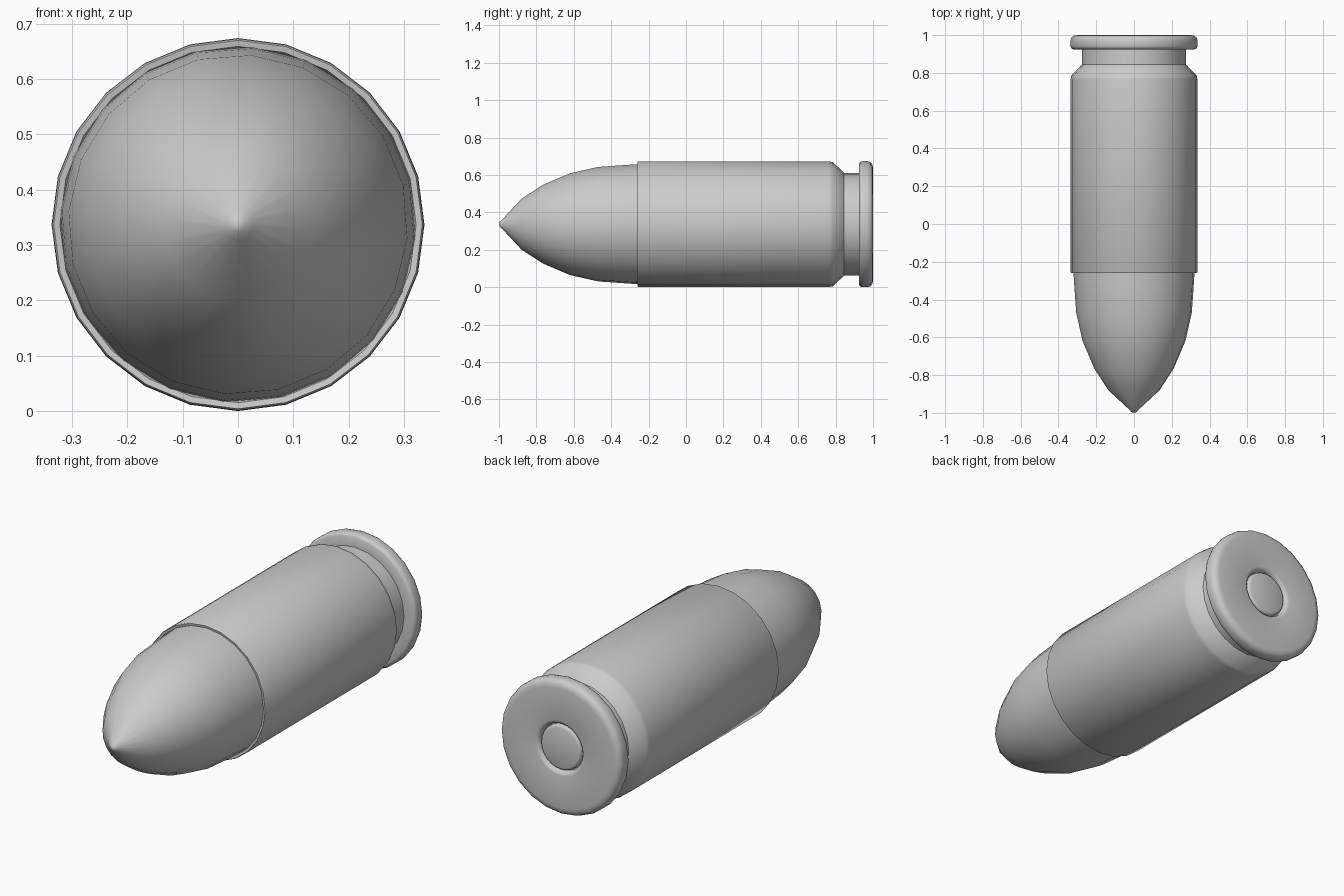
import bpy, bmesh, math

if "Cube" in bpy.data.objects:
    bpy.data.objects.remove(bpy.data.objects["Cube"])

CENTRE_Z = 0.337


def lathe(name, profile, sides, turn=0.0, angle=45):
    """Revolve (radius, y) points around the long axis."""
    bm = bmesh.new()
    rings = []
    for r, y in profile:
        if r == 0:
            rings.append([bm.verts.new((0, y, CENTRE_Z))] * sides)
        else:
            rings.append([bm.verts.new((r * math.sin(turn + 2 * math.pi * i / sides), y,
                                        CENTRE_Z + r * math.cos(turn + 2 * math.pi * i / sides)))
                          for i in range(sides)])
    for a, b in zip(rings, rings[1:]):
        for i in range(sides):
            j = (i + 1) % sides
            bm.faces.new(list(dict.fromkeys((a[i], a[j], b[j], b[i]))))
    bmesh.ops.recalc_face_normals(bm, faces=bm.faces)
    mesh = bpy.data.meshes.new(name)
    bm.to_mesh(mesh)
    bm.free()
    obj = bpy.data.objects.new(name, mesh)
    bpy.context.collection.objects.link(obj)
    bpy.ops.object.select_all(action='DESELECT')
    obj.select_set(True)
    bpy.context.view_layer.objects.active = obj
    bpy.ops.object.shade_smooth_by_angle(angle=math.radians(angle))
    return obj


# pointed nose, running a little way into the case
lathe("nose", [(0, -1.0), (0.013, -0.996), (0.028, -0.98), (0.136, -0.88), (0.211, -0.765),
               (0.273, -0.62), (0.307, -0.47), (0.319, -0.30), (0.322, -0.24)],
      20, turn=math.radians(4.5))

# case: mouth lip, body, shoulder, groove, rounded rim, base and primer pocket
lathe("case", [(0.312, -0.235), (0.322, -0.258), (0.333, -0.26), (0.336, -0.255), (0.336, 0.765),
               (0.332, 0.785), (0.282, 0.838), (0.274, 0.845), (0.274, 0.925),
               (0.322, 0.925), (0.333, 0.931), (0.337, 0.942), (0.337, 0.972),
               (0.331, 0.988), (0.318, 0.997), (0.30, 1.0),
               (0.138, 1.0), (0.128, 0.997), (0.120, 0.988), (0.117, 0.97), (0.0, 0.97)],
      24)

# primer cap seated in the base
lathe("primer", [(0.112, 0.968), (0.112, 0.984), (0.108, 0.991), (0.100, 0.994), (0, 0.994)], 24)
